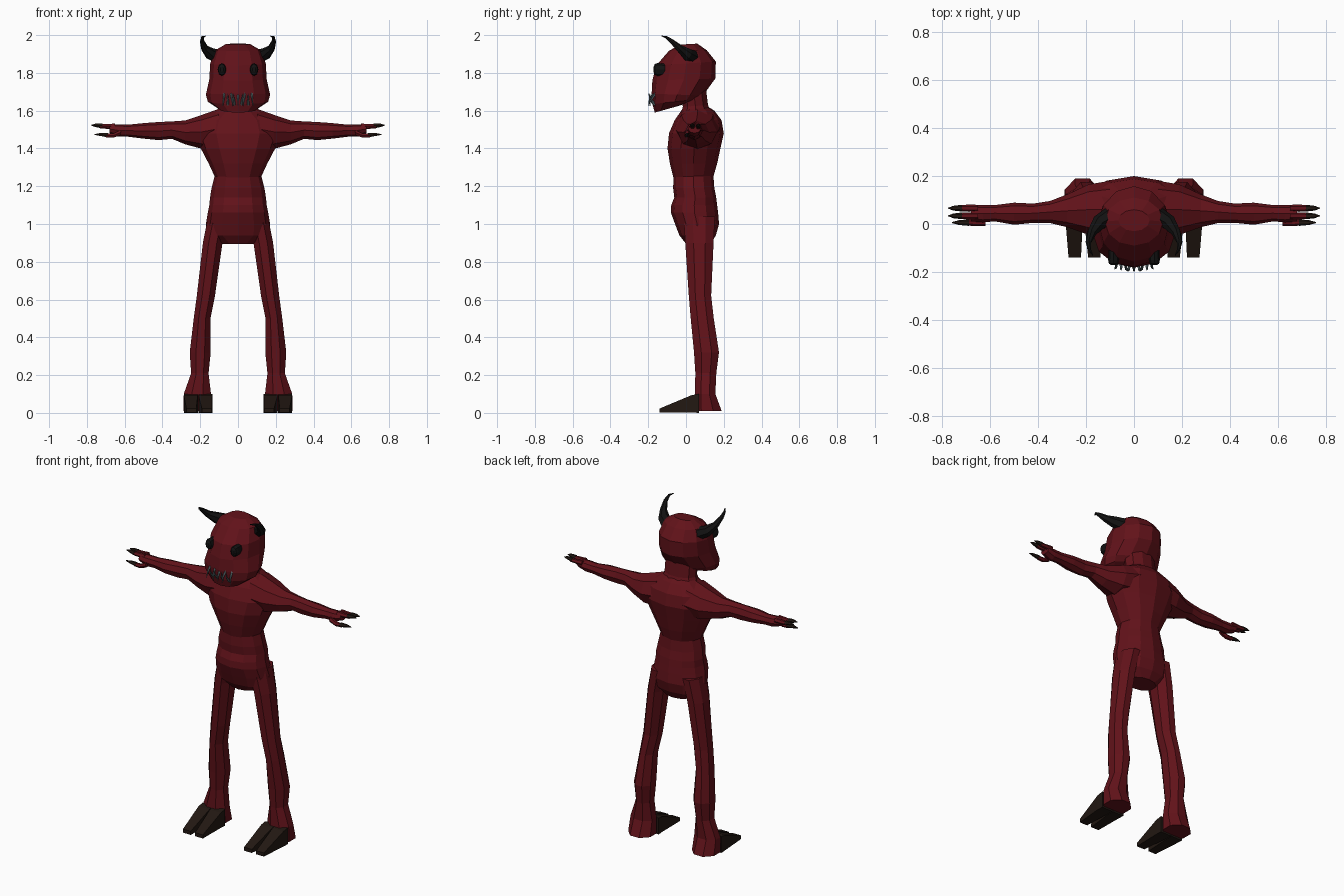
import bpy, bmesh, math
from mathutils import Vector as V


def material(name, rgb):
    m = bpy.data.materials.new(name)
    m.diffuse_color = (*rgb, 1)
    return m


RED = material("red_skin", (0.12, 0.006, 0.01))
BLACK = material("black", (0.006, 0.006, 0.006))
BROWN = material("dark_claw", (0.016, 0.009, 0.006))
GREY = material("tooth_grey", (0.10, 0.14, 0.15))


def loft(name, rings, n, mat, mirror=False, phase=0.0):
    """Skin flat facets over rings given as (centre, u axis, v axis)."""
    bm = bmesh.new()
    loops = []
    for c, u, v in rings:
        angles = [2 * math.pi * (i + phase) / n for i in range(n)]
        loops.append([bm.verts.new(V(c) + V(u) * math.cos(a) + V(v) * math.sin(a)) for a in angles])
    for a, b in zip(loops, loops[1:]):
        for i in range(n):
            j = (i + 1) % n
            bm.faces.new((a[i], a[j], b[j], b[i]))
    bm.faces.new(loops[0][::-1])
    bm.faces.new(loops[-1])
    bmesh.ops.recalc_face_normals(bm, faces=bm.faces)
    me = bpy.data.meshes.new(name)
    bm.to_mesh(me)
    bm.free()
    me.materials.append(mat)
    ob = bpy.data.objects.new(name, me)
    bpy.context.collection.objects.link(ob)
    if mirror:
        ob.modifiers.new("mirror", 'MIRROR').use_mirror_merge = False
    return ob


def tilted(yf, zf, yb, zb, w):
    """Ring through a front point and a back point with half width w."""
    return ((0, (yf + yb) / 2, (zf + zb) / 2), (w, 0, 0), (0, (yb - yf) / 2, (zb - zf) / 2))


def flat(z, x0, x1, y0, y1):
    """Level ring filling a box in x and y."""
    return (((x0 + x1) / 2, (y0 + y1) / 2, z), ((x1 - x0) / 2, 0, 0), (0, (y1 - y0) / 2, 0))


def across(x, y, z, ry, rz):
    """Ring facing along x."""
    return ((x, y, z), (0, ry, 0), (0, 0, rz))


def tube(name, pts, radii, n, mat, mirror=False):
    """Tapered tube along a path."""
    pts = [V(p) for p in pts]
    rings = []
    for i, (p, r) in enumerate(zip(pts, radii)):
        t = (pts[min(i + 1, len(pts) - 1)] - pts[max(i - 1, 0)]).normalized()
        u = t.cross(V((0.3, 0.9, 0.1))).normalized()
        rings.append((p, u * r, t.cross(u) * r))
    return loft(name, rings, n, mat, mirror)


# Head and neck
loft("head", [tilted(*r) for r in (
    (-.165, 1.59, -.04, 1.625, .10),
    (-.178, 1.635, .06, 1.66, .16),
    (-.182, 1.69, .09, 1.68, .17),
    (-.178, 1.76, .155, 1.77, .152),
    (-.157, 1.84, .158, 1.86, .147),
    (-.09, 1.917, .11, 1.92, .122),
    (-.03, 1.95, .06, 1.955, .065))], 12, RED)
loft("neck", [tilted(*r) for r in (
    (-.04, 1.56, .15, 1.56, .13), (-.02, 1.62, .12, 1.63, .10), (-.03, 1.70, .11, 1.71, .10))], 10, RED)

# Chest tapering to the waist, then belly and hips
loft("chest", [flat(z, -w, w, a, b) for z, w, a, b in (
    (1.24, .118, -.065, .142), (1.32, .155, -.085, .165), (1.40, .197, -.098, .182),
    (1.48, .23, -.09, .20), (1.55, .20, -.06, .188), (1.60, .12, -.025, .15),
    (1.625, .08, 0, .11))], 12, RED)
loft("hips", [flat(z, -w, w, a, b) for z, w, a, b in (
    (.895, .09, .0, .13), (.94, .165, -.035, .158), (1.0, .17, -.058, .175),
    (1.06, .16, -.08, .17), (1.10, .152, -.078, .165), (1.14, .148, -.062, .16),
    (1.19, .14, -.068, .15), (1.26, .122, -.066, .145))], 12, RED)

# Arms
loft("arm", [across(*r) for r in (
    (.10, .06, 1.505, .12, .105), (.19, .06, 1.488, .105, .09), (.28, .055, 1.485, .068, .063),
    (.35, .05, 1.497, .046, .046), (.42, .045, 1.492, .04, .048), (.50, .043, 1.493, .046, .041),
    (.58, .045, 1.494, .034, .032), (.63, .043, 1.495, .036, .033),
    (.68, .045, 1.503, .034, .022))], 8, RED, True)

# Two fingers and a thumb per hand, each with a claw
for name, y, z, x0, x1, x2 in (("outer_finger", .066, 1.515, .65, .73, .775),
                               ("inner_finger", .034, 1.518, .65, .73, .775),
                               ("thumb", .006, 1.468, .62, .70, .76)):
    za = z if name != "thumb" else 1.485
    loft(name, [across(x0, y, za, .014, .016), across((x0 + x1) / 2, y, z, .015, .013),
                across(x1, y, z, .012, .011)], 6, RED, True)
    loft(name + "_claw", [across(x1 - .012, y, z + .002, .014, .013),
                          across((x1 + x2) / 2, y, z + .006, .010, .009),
                          across(x2, y, z + .006, .002, .002)], 6, BROWN, True)

# Legs flaring into the heel
loft("leg", [flat(*r) for r in (
    (.01, .135, .295, .03, .195), (.10, .137, .293, .042, .16), (.21, .152, .252, .045, .165),
    (.32, .14, .26, .037, .18), (.50, .142, .238, .02, .152), (.62, .118, .222, .01, .138),
    (.90, .078, .19, -.01, .152), (1.04, .05, .162, -.02, .16))], 8, RED, True, 0.5)

# Two wedge toes per foot
for i, (xa, xb) in enumerate(((.173, .165), (.25, .247))):
    k = math.sqrt(2)
    loft(f"toe_{i + 1}", [
        ((xa, .07, .05), (.037 * k, 0, 0), (0, 0, .05 * k)),
        ((xa, .03, .048), (.037 * k, 0, 0), (0, 0, .046 * k)),
        ((xb, -.14, .012), (.026 * k, 0, 0), (0, 0, .011 * k))], 4, BROWN, True, 0.5)

# Curved horns
tube("horn", [(.10, .03, 1.885), (.145, .005, 1.90), (.176, -.035, 1.93), (.19, -.075, 1.967),
              (.187, -.105, 1.99), (.172, -.13, 1.995)],
     [.04, .033, .02, .012, .007, .002], 7, BLACK, True)

# Eyes
loft("eye", [((.085, y, 1.818), (.023 * s, 0, 0), (0, 0, .034 * s))
             for y, s in ((-.11, .9), (-.15, 1), (-.165, .85), (-.172, .4))], 8, BLACK, True)

# Crooked thin teeth
for i in range(9):
    x = -.072 + i * .018
    up = i % 2
    y = -.178 + 1.8 * x * x
    z0, z1 = (1.63, 1.692) if up else (1.695, 1.625)
    lean = .008 * (i % 3 - 1)
    tube(f"tooth_{i + 1}", [(x, y + .01, z0), (x + lean / 2, y - .014, (z0 + z1) / 2), (x + lean, y - .02, z1)],
         [.007, .005, .001], 5, GREY)
